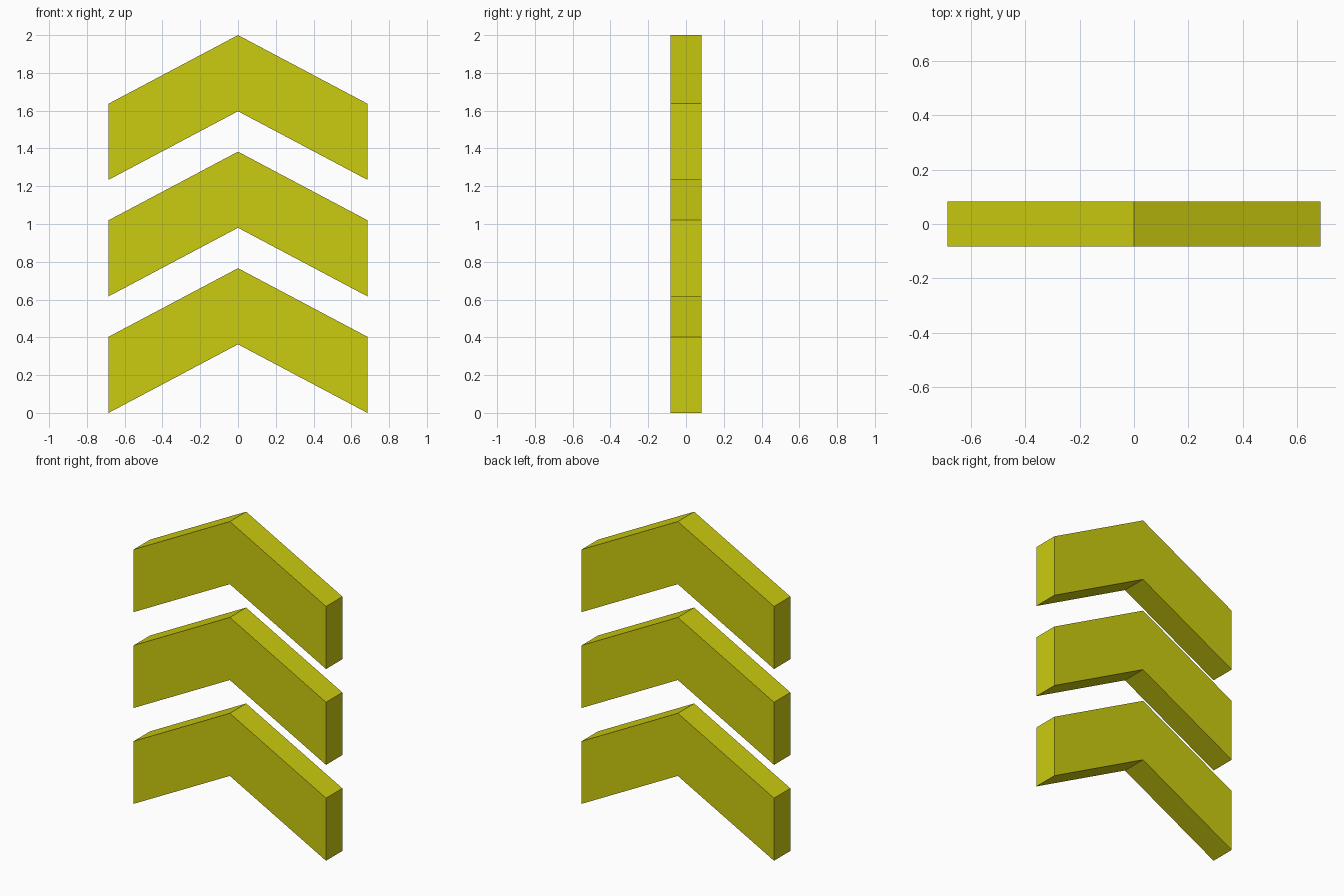
import bpy, bmesh

if "Cube" in bpy.data.objects:
    bpy.data.objects.remove(bpy.data.objects["Cube"])

HALF_W, HALF_D = 0.685, 0.083   # half width and half depth
RISE, BAND = 0.363, 0.403       # slope height and vertical band height
PITCH = 0.617                   # spacing between chevrons

yellow = bpy.data.materials.new("yellow")
yellow.diffuse_color = (0.60, 0.60, 0.005, 1)
yellow.use_nodes = True
yellow.node_tree.nodes["Principled BSDF"].inputs["Base Color"].default_value = yellow.diffuse_color


def chevron(name, z):
    """Extrude an upward pointing chevron profile along y."""
    profile = [(-HALF_W, 0), (0, RISE), (HALF_W, 0),
               (HALF_W, BAND), (0, RISE + BAND), (-HALF_W, BAND)]
    bm = bmesh.new()
    face = bm.faces.new([bm.verts.new((x, -HALF_D, h)) for x, h in profile])
    ext = bmesh.ops.extrude_face_region(bm, geom=[face])
    verts = [g for g in ext["geom"] if isinstance(g, bmesh.types.BMVert)]
    bmesh.ops.translate(bm, verts=verts, vec=(0, 2 * HALF_D, 0))
    bmesh.ops.recalc_face_normals(bm, faces=bm.faces)
    mesh = bpy.data.meshes.new(name)
    bm.to_mesh(mesh)
    bm.free()
    mesh.materials.append(yellow)
    obj = bpy.data.objects.new(name, mesh)
    obj.location.z = z
    bpy.context.collection.objects.link(obj)


# Three stacked chevrons
for i, level in enumerate(("lower", "middle", "upper")):
    chevron(level + "_chevron", i * PITCH)
